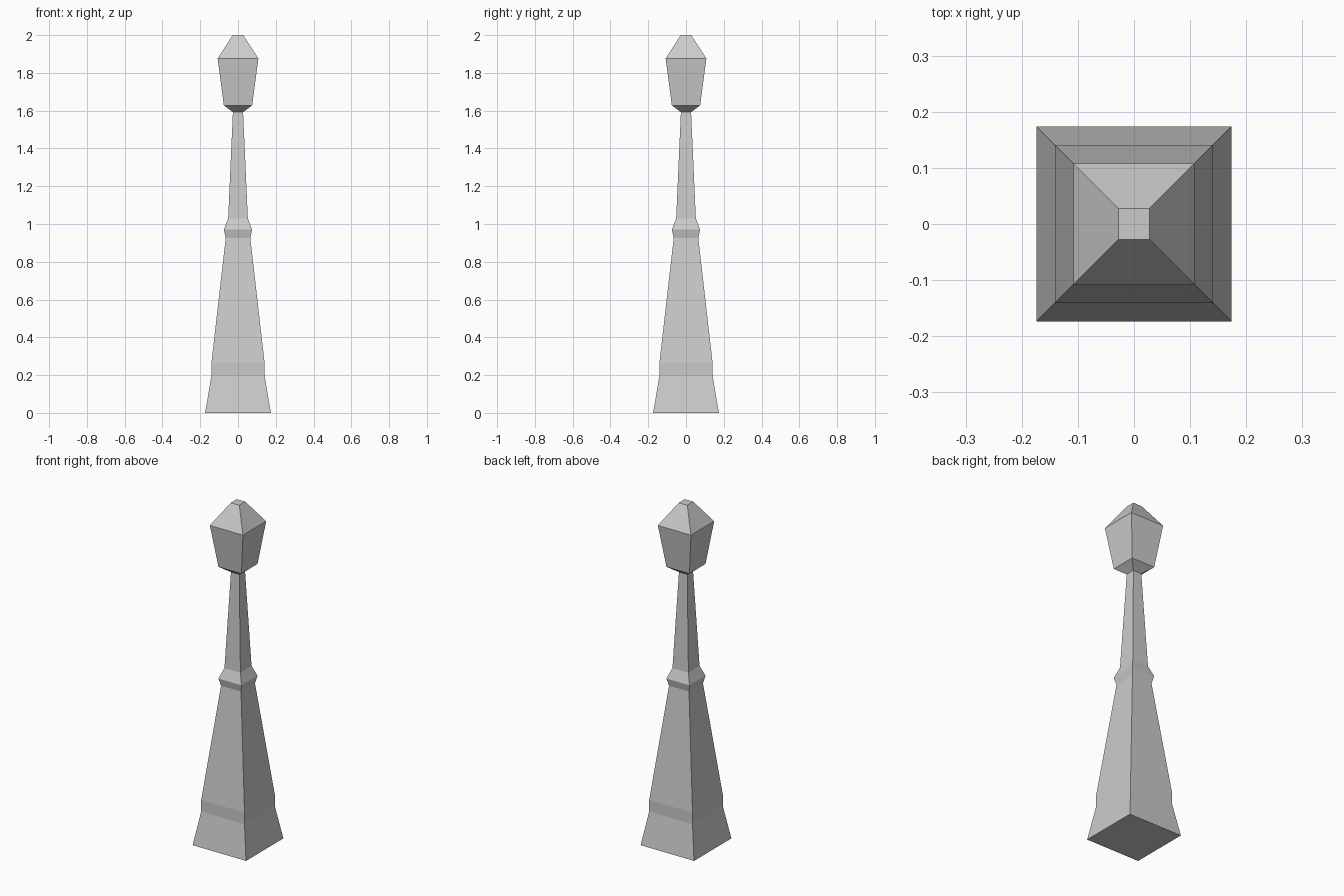
import bpy, bmesh

if "Cube" in bpy.data.objects:
    bpy.data.objects.remove(bpy.data.objects["Cube"])


def square_loft(name, rings, cap_bottom=False, cap_top=False):
    """Loft square rings given as (half width, height) from bottom to top."""
    bm = bmesh.new()
    loops = [[bm.verts.new((sx * w, sy * w, z))
              for sx, sy in ((-1, -1), (1, -1), (1, 1), (-1, 1))]
             for w, z in rings]
    for a, b in zip(loops, loops[1:]):
        for i in range(4):
            j = (i + 1) % 4
            bm.faces.new((a[i], a[j], b[j], b[i]))
    if cap_bottom:
        bm.faces.new(loops[0][::-1])
    if cap_top:
        bm.faces.new(loops[-1])
    mesh = bpy.data.meshes.new(name)
    bm.to_mesh(mesh)
    bm.free()
    obj = bpy.data.objects.new(name, mesh)
    bpy.context.collection.objects.link(obj)
    return obj


# Flared foot with a straight band
square_loft("foot", [(0.174, 0), (0.141, 0.195), (0.141, 0.263)], cap_bottom=True)
# Tapering lower post
square_loft("lower_post", [(0.141, 0.263), (0.065, 0.927)])
# Collar ring between the two posts
square_loft("collar", [(0.065, 0.927), (0.075, 0.97), (0.052, 1.03)])
# Slim upper post
square_loft("upper_post", [(0.052, 1.03), (0.027, 1.592)])
# Lantern body, widening upward
square_loft("lantern", [(0.027, 1.592), (0.075, 1.628), (0.108, 1.876)])
# Sloped lantern roof with flat top
square_loft("lantern_roof", [(0.108, 1.876), (0.028, 2.0)], cap_top=True)
